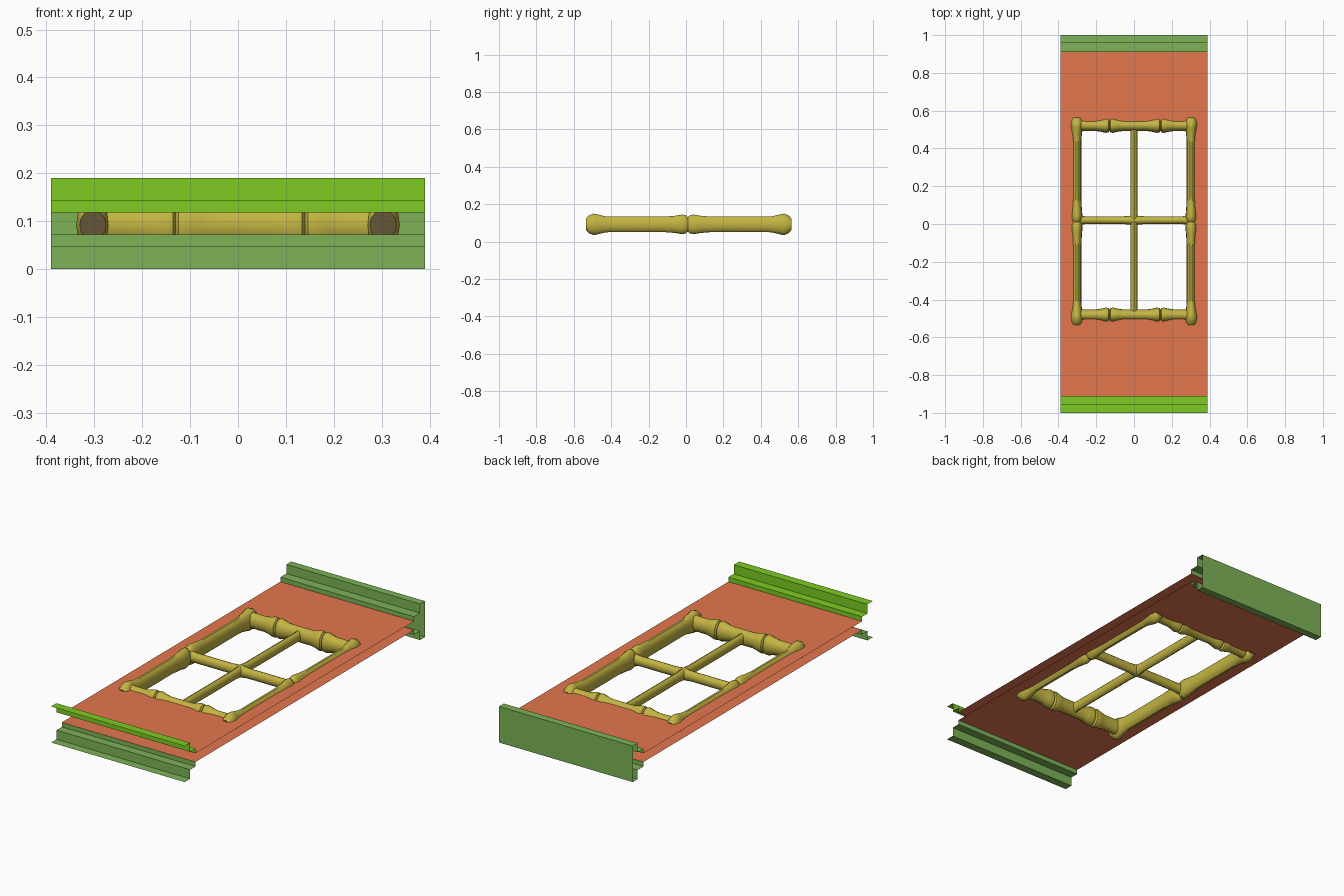
import bpy, bmesh, math

if "Cube" in bpy.data.objects:
    bpy.data.objects.remove(bpy.data.objects["Cube"])

def material(name, rgb):
    m = bpy.data.materials.new(name)
    m.diffuse_color = (*rgb, 1)
    m.use_nodes = True
    m.node_tree.nodes["Principled BSDF"].inputs["Base Color"].default_value = m.diffuse_color
    return m

ORANGE = material("terracotta", (0.775, 0.181, 0.074))
GREEN = material("leaf_green", (0.205, 0.45, 0.095))
LIME = material("lime_green", (0.205, 0.60, 0.016))
BAMBOO = material("bamboo_yellow", (0.55, 0.46, 0.055))
BROWN = material("cut_end_brown", (0.13, 0.092, 0.041))

HALF_X = 0.39
MID_Z = 0.095
TOP_Z, LOW_Z = 0.118, 0.072   # panel skins

def finish(name, bm, mats, smooth=False):
    me = bpy.data.meshes.new(name)
    bm.to_mesh(me)
    bm.free()
    ob = bpy.data.objects.new(name, me)
    bpy.context.collection.objects.link(ob)
    for m in mats:
        me.materials.append(m)
    if smooth:
        bpy.ops.object.select_all(action='DESELECT')
        ob.select_set(True)
        bpy.context.view_layer.objects.active = ob
        bpy.ops.object.shade_smooth_by_angle(angle=math.radians(40))
    return ob

def channel(name, profile, mat):
    """Open sheet: a (y, z) profile drawn out along x."""
    bm = bmesh.new()
    rows = [[bm.verts.new((x, y, z)) for x in (-HALF_X, HALF_X)] for y, z in profile]
    for a, b in zip(rows, rows[1:]):
        bm.faces.new((a[0], a[1], b[1], b[0]))
    finish(name, bm, [mat])

def cane(name, axis, offset, profile, wide, tall, end_mat=BAMBOO, sides=14):
    """Turned stick along x or y; profile is (position, width factor[, height factor])."""
    bm = bmesh.new()
    rings = []
    for t, *r in profile:
        ring = []
        for i in range(sides):
            a = 2 * math.pi * i / sides
            s = offset + wide * r[0] * math.cos(a)
            z = MID_Z - 0.003 + tall * r[-1] * math.sin(a)
            ring.append(bm.verts.new((t, s, z) if axis == 'x' else (s, t, z)))
        rings.append(ring)
    for a, b in zip(rings, rings[1:]):
        for i in range(sides):
            j = (i + 1) % sides
            bm.faces.new((a[i], a[j], b[j], b[i]))
    for ring in (rings[0], rings[-1]):
        bm.faces.new(ring).material_index = 1
    bmesh.ops.recalc_face_normals(bm, faces=bm.faces)
    finish(name, bm, [BAMBOO, end_mat], True)

# Door panel: upper and lower skins with a window opening
xs, ys = (-HALF_X, -0.30, 0.30, HALF_X), (-0.911, -0.48, 0.52, 0.911)
for name, z, up in (("panel_upper_skin", TOP_Z, True), ("panel_lower_skin", LOW_Z, False)):
    bm = bmesh.new()
    g = [[bm.verts.new((x, y, z)) for x in xs] for y in ys]
    for j in range(3):
        for i in range(3):
            if (i, j) == (1, 1):
                continue
            f = [g[j][i], g[j][i + 1], g[j + 1][i + 1], g[j + 1][i]]
            bm.faces.new(f if up else f[::-1])
    finish(name, bm, [ORANGE])

# Stepped end rails
channel("back_rail", [(0.91, TOP_Z), (0.91, 0.142), (0.96, 0.142), (0.96, 0.19), (1, 0.19),
                      (1, 0), (0.96, 0), (0.96, 0.048), (0.91, 0.048), (0.91, LOW_Z)], GREEN)
channel("front_upper_rail", [(-1, 0.19), (-0.955, 0.19), (-0.955, 0.142),
                             (-0.91, 0.142), (-0.91, TOP_Z)], LIME)
channel("front_lower_rail", [(-0.91, LOW_Z), (-0.91, 0.048), (-0.955, 0.048),
                             (-0.955, 0), (-1, 0)], GREEN)

# Window posts: two bamboo joints each, tapering to a small cut end
post = [(-0.535, 1.15, 0.75), (-0.52, 1.3, 1.15), (-0.495, 1.45, 1.4), (-0.48, 1.35), (-0.43, 1.05),
        (-0.40, 1.0), (-0.12, 1.0), (-0.06, 1.12), (-0.02, 1.28), (0.0, 1.18), (0.01, 0.95),
        (0.02, 1.18), (0.04, 1.28), (0.08, 1.12), (0.14, 1.0), (0.43, 1.0), (0.46, 1.05),
        (0.51, 1.35), (0.525, 1.45, 1.4), (0.55, 1.3, 1.15), (0.563, 1.15, 0.75)]
for side, x in (("left", -0.303), ("right", 0.303)):
    cane(f"{side}_post", 'y', x, post, 0.024, 0.042, BROWN)

# Window cross rails: three joints each
node = [(-0.07, 1.0), (-0.045, 1.12), (-0.018, 1.32), (-0.006, 1.25), (0, 0.95),
        (0.006, 1.25), (0.018, 1.32), (0.045, 1.12), (0.07, 1.0)]
rail = [(-0.32, 1.0), (-0.30, 1.1), (-0.26, 1.0)]
rail += [(c + t, r) for c in (-0.13, 0.14) for t, r in node]
rail += [(0.26, 1.0), (0.30, 1.1), (0.32, 1.0)]
for side, y in (("back", 0.522), ("front", -0.482)):
    cane(f"{side}_cross_rail", 'x', y, rail, 0.03, 0.04)

# Glazing bars, flared where they meet
def flare(a, m, b):
    return [(a, 1.2), (a + 0.04, 1.0), (m - 0.05, 1.0), (m, 1.2),
            (m + 0.05, 1.0), (b - 0.04, 1.0), (b, 1.2)]
cane("horizontal_bar", 'x', 0.02, flare(-0.30, 0, 0.30), 0.021, 0.026, sides=12)
cane("vertical_bar", 'y', 0.0, flare(-0.48, 0.02, 0.52), 0.018, 0.026, sides=12)
